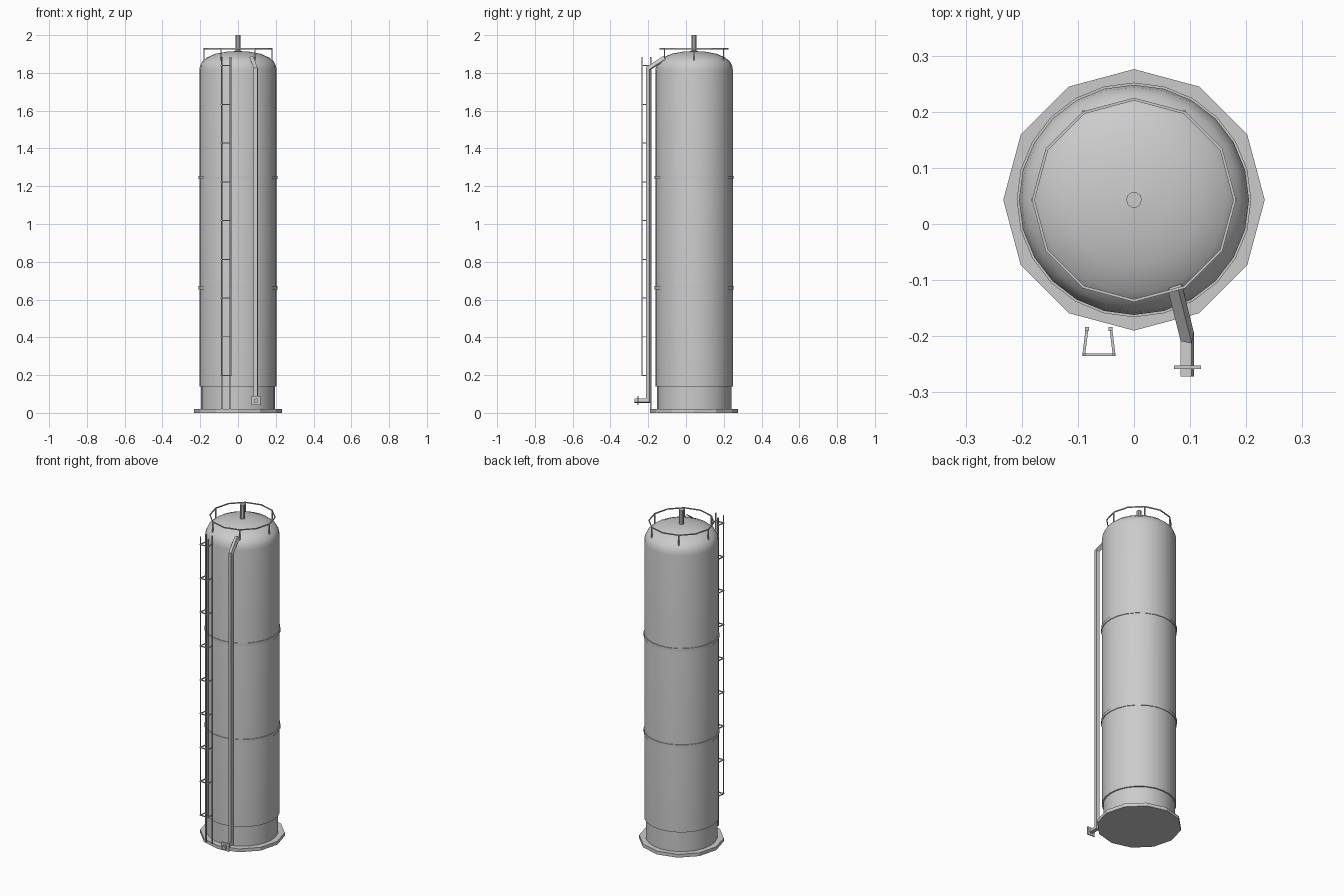
import bpy, bmesh, math
from mathutils import Vector

if "Cube" in bpy.data.objects:
    bpy.data.objects.remove(bpy.data.objects["Cube"])

CY = 0.043  # tank axis offset in y


def finish(name, bm, smooth=False):
    bmesh.ops.recalc_face_normals(bm, faces=bm.faces[:])
    me = bpy.data.meshes.new(name)
    bm.to_mesh(me)
    bm.free()
    ob = bpy.data.objects.new(name, me)
    bpy.context.collection.objects.link(ob)
    if smooth:
        bpy.ops.object.select_all(action='DESELECT')
        ob.select_set(True)
        bpy.context.view_layer.objects.active = ob
        bpy.ops.object.shade_smooth_by_angle(angle=math.radians(35))
    return ob


def lathe(name, profile, sides, smooth=True, closed=False):
    """Revolve (radius, z) points about the tank axis; open profiles get end caps."""
    bm = bmesh.new()
    rings = [[bm.verts.new((r * math.cos(math.tau * i / sides),
                            CY + r * math.sin(math.tau * i / sides), z))
              for i in range(sides)] for r, z in profile]
    pairs = list(zip(rings, rings[1:]))
    if closed:
        pairs.append((rings[-1], rings[0]))
    for a, b in pairs:
        for i in range(sides):
            j = (i + 1) % sides
            bm.faces.new((a[i], a[j], b[j], b[i]))
    if not closed:
        bm.faces.new(rings[0])
        bm.faces.new(rings[-1])
    bmesh.ops.remove_doubles(bm, verts=bm.verts[:], dist=1e-5)
    return finish(name, bm, smooth)


def bar(name, points, width):
    """Square bar along a path with mitred corners."""
    pts = [Vector(p) for p in points]
    dirs = [(b - a).normalized() for a, b in zip(pts, pts[1:])]
    d = dirs[0]
    side = d.cross(Vector((0, 1, 0)) if abs(d.y) < 0.9 else Vector((0, 0, 1))).normalized()
    up = side.cross(d)
    h = width / 2
    loop = [pts[0] + side * h * s + up * h * t for s, t in ((1, 1), (-1, 1), (-1, -1), (1, -1))]
    bm = bmesh.new()
    prev = [bm.verts.new(p) for p in loop]
    bm.faces.new(prev)
    for k, d in enumerate(dirs):
        n = (d + dirs[min(k + 1, len(dirs) - 1)]).normalized()
        loop = [p + d * ((pts[k + 1] - p).dot(n) / d.dot(n)) for p in loop]
        cur = [bm.verts.new(p) for p in loop]
        for i in range(4):
            j = (i + 1) % 4
            bm.faces.new((prev[i], prev[j], cur[j], cur[i]))
        prev = cur
    bm.faces.new(prev)
    return finish(name, bm)


# Base plate, skirt and domed vessel
lathe("base_plate", [(0.233, 0), (0.233, 0.02)], 12, smooth=False)
lathe("skirt", [(0.197, 0.02), (0.197, 0.142)], 24)
lathe("tank_shell", [(0.205, 0.14), (0.205, 1.815), (0.201, 1.838), (0.190, 1.860),
                     (0.165, 1.881), (0.120, 1.901), (0.060, 1.912), (0.0001, 1.916)], 24)

# Reinforcing bands
for i, z in enumerate((0.662, 1.246)):
    lathe(f"band_{i + 1}", [(0.200, z - 0.009), (0.209, z - 0.009),
                            (0.209, z + 0.009), (0.200, z + 0.009)], 24, closed=True)

# Top vent
lathe("top_vent", [(0.014, 1.89), (0.014, 2.0)], 10)

# Guard rail with six posts
lathe("guard_rail", [(0.177, 1.925), (0.182, 1.925), (0.182, 1.931), (0.177, 1.931)],
      12, smooth=False, closed=True)
for i in range(6):
    a = math.tau * i / 6
    x, y = 0.18 * math.cos(a), CY + 0.18 * math.sin(a)
    bar(f"guard_post_{i + 1}", [(x, y, 1.862), (x, y, 1.928)], 0.006)

# Ladder stringers, cage bars and hoops
LX = -0.0625
for s, tag in ((-1, "left"), (1, "right")):
    bar(f"ladder_rail_{tag}", [(LX + s * 0.021, -0.187, 0.02), (LX + s * 0.021, -0.187, 1.885)], 0.007)
    bar(f"cage_bar_{tag}", [(LX + s * 0.026, -0.233, 0.196), (LX + s * 0.026, -0.233, 1.885)], 0.005)
for i in range(9):
    z = 0.198 + 0.205 * i
    bar(f"cage_hoop_{i + 1}", [(LX - 0.021, -0.184, z), (LX - 0.027, -0.233, z),
                               (LX + 0.027, -0.233, z), (LX + 0.021, -0.184, z)], 0.005)

# Overflow pipe: off the dome, down the side, out at the foot
PX = 0.095
bar("drain_pipe", [(0.073, -0.113, 1.879), (PX, -0.201, 1.822),
                   (PX, -0.201, 0.065), (PX, -0.272, 0.065)], 0.02)
bar("pipe_flange", [(PX, -0.252, 0.065), (PX, -0.258, 0.065)], 0.048)
